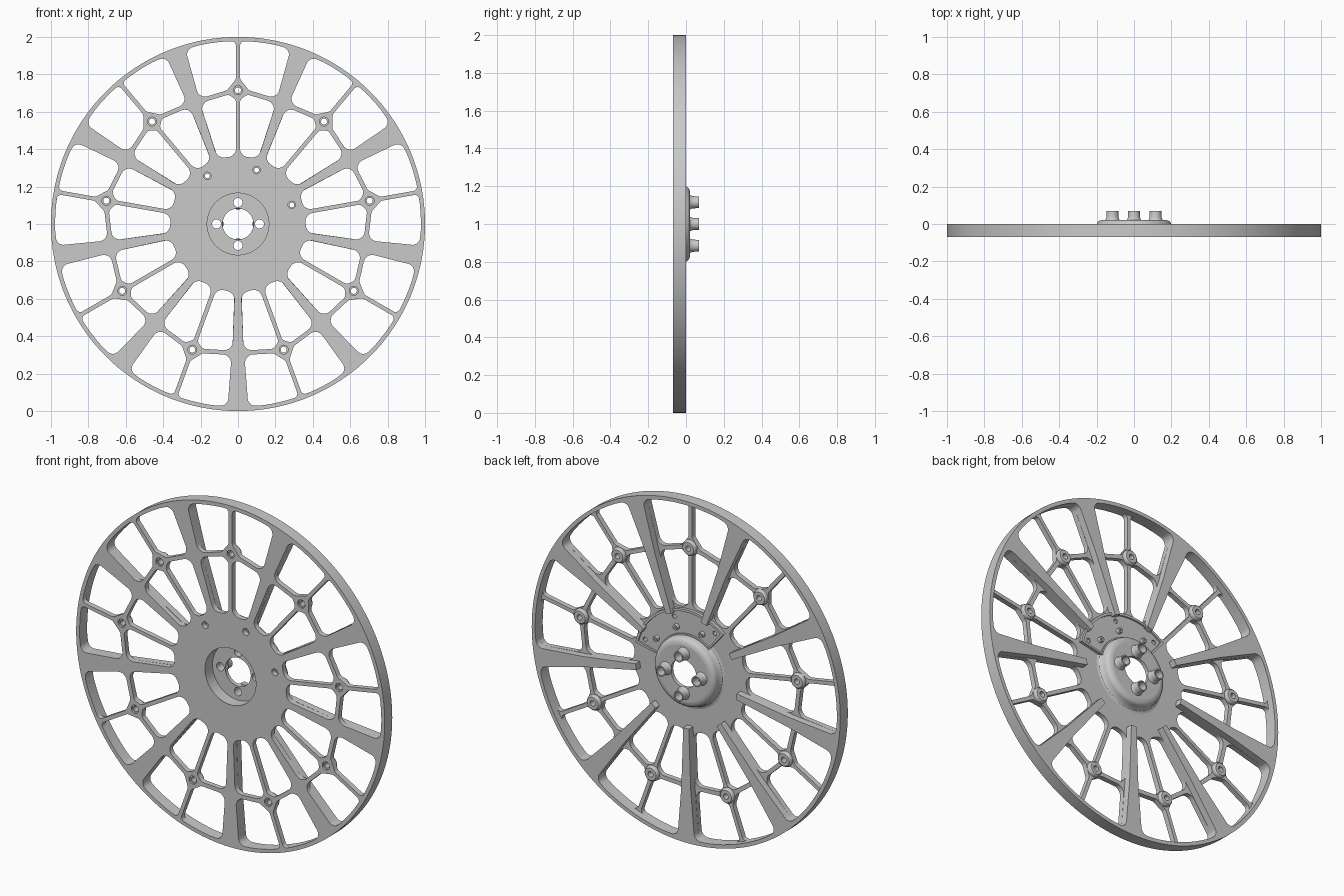
import bpy
import bmesh
from math import sin, cos, tan, pi, radians
from mathutils import Vector

if "Cube" in bpy.data.objects:
    bpy.data.objects.remove(bpy.data.objects["Cube"])

FRONT, WEB_BACK, RIM_BACK, HUB_BACK, LUG_BACK = -0.07, -0.04, 0.0, 0.022, 0.07
SECTORS = 9
HALF = pi / SECTORS

GREY = (0.59, 0.59, 0.59, 1)
metal = bpy.data.materials.new("grey metal")
metal.diffuse_color = GREY
metal.use_nodes = True
metal.node_tree.nodes["Principled BSDF"].inputs["Base Color"].default_value = GREY


def finish(name, mesh):
    mesh.name = name
    mesh.materials.clear()
    mesh.materials.append(metal)
    mesh.shade_smooth()
    mesh.set_sharp_from_angle(angle=radians(32))
    obj = bpy.data.objects.new(name, mesh)
    bpy.context.collection.objects.link(obj)


def polar(r, a):
    return Vector((r * cos(a), r * sin(a)))


def circle(r, n, centre=(0, 0)):
    return [Vector(centre) + polar(r, 2 * pi * i / n) for i in range(n)]


def turn(points, a):
    return [Vector((p.x * cos(a) - p.y * sin(a), p.x * sin(a) + p.y * cos(a))) for p in points]


def mirror(points):
    return [Vector((p.x, -p.y)) for p in points]


def rounded(corners, steps=7):
    """Outline from (point, radius) corners, with true arc fillets."""
    out = []
    for i, (p, rad) in enumerate(corners):
        if rad == 0:
            out.append(p)
            continue
        e0, e1 = corners[i - 1][0] - p, corners[(i + 1) % len(corners)][0] - p
        half = e0.angle(e1) / 2
        t = min(rad / tan(half), 0.49 * e0.length, 0.49 * e1.length)
        d0, d1 = e0.normalized(), e1.normalized()
        c = p + (d0 + d1).normalized() * (t / cos(half))
        s0, s1 = p + d0 * t - c, p + d1 * t - c
        for k in range(steps + 1):
            out.append(c + s0.lerp(s1, k / steps).normalized() * s0.length)
    return out


def plate(name, outlines, y0, y1):
    """Flat plate in the wheel plane; later outlines cut holes."""
    curve = bpy.data.curves.new(name, "CURVE")
    curve.dimensions, curve.fill_mode = "2D", "BOTH"
    curve.extrude = (y1 - y0) / 2
    for pts in outlines:
        s = curve.splines.new("POLY")
        s.points.add(len(pts) - 1)
        for q, p in zip(s.points, pts):
            q.co = (p.x, p.y, 0, 1)
        s.use_cyclic_u = True
    temp = bpy.data.objects.new(name + "_outline", curve)
    bpy.context.collection.objects.link(temp)
    graph = bpy.context.evaluated_depsgraph_get()
    mesh = bpy.data.meshes.new_from_object(temp.evaluated_get(graph))
    bpy.data.objects.remove(temp)
    for v in mesh.vertices:
        x, y, z = v.co
        v.co = (x, (y0 + y1) / 2 - z, y + 1)
    bm = bmesh.new()
    bm.from_mesh(mesh)
    bmesh.ops.remove_doubles(bm, verts=bm.verts, dist=1e-5)
    bmesh.ops.recalc_face_normals(bm, faces=bm.faces)
    bm.to_mesh(mesh)
    bm.free()
    finish(name, mesh)


def lathe(name, profile, centre=(0, 0), n=32):
    """Closed (radius, y) profile spun about the axle direction."""
    bm = bmesh.new()
    rings = []
    for i in range(n):
        spots = [(Vector(centre) + polar(r, 2 * pi * i / n), y) for r, y in profile]
        rings.append([bm.verts.new((p.x, y, 1 + p.y)) for p, y in spots])
    for i in range(n):
        a, b = rings[i], rings[(i + 1) % n]
        for j in range(len(profile)):
            k = (j + 1) % len(profile)
            bm.faces.new((a[j], a[k], b[k], b[j]))
    bmesh.ops.recalc_face_normals(bm, faces=bm.faces)
    mesh = bpy.data.meshes.new(name)
    bm.to_mesh(mesh)
    bm.free()
    finish(name, mesh)


def spoke_edge(r, w):
    """Point on the side of a main spoke, in a sector centred on its thin spoke."""
    return polar(r, HALF) + w * Vector((sin(HALF), -cos(HALF)))


# Window outlines for half a sector
RIM_IN, THIN = 0.978, 0.011
outer_corner = (spoke_edge(0.974, 0.055), 0.065)
rim_arc = [(polar(RIM_IN, radians(a)), 0) for a in (12, 9, 6, 3.5)]
inner_window = rounded([
    (Vector((0.36, THIN)), 0.046), (spoke_edge(0.37, 0.018), 0.046),
    (spoke_edge(0.677, 0.03), 0.045), (Vector((0.692, 0.05)), 0.03), (Vector((0.665, THIN)), 0.03)])
outer_window = rounded([
    (Vector((0.775, THIN)), 0.03), (Vector((0.715, 0.058)), 0.03), (spoke_edge(0.7, 0.034), 0.045),
    outer_corner] + rim_arc + [(Vector((RIM_IN, THIN)), 0.03)])

# Positions of repeated features
sector_angles = [pi / 2 + 2 * HALF * k for k in range(SECTORS)]
boss_spots = [polar(0.715, a) for a in sector_angles]
plate_mid = radians(71)
screw_spots = [polar(0.305, plate_mid + radians(d)) for d in (-51.5, 0, 51.5)]
lug_spots = [polar(0.115, pi / 2 * k) for k in range(4)]

# Front web: hub disc, thin spokes, cross arms and rim face
holes = [circle(0.165, 64)]
for a in sector_angles:
    for w in (inner_window, outer_window):
        holes += [turn(w, a), turn(mirror(w), a)]
holes += [circle(0.024, 20, p) for p in boss_spots]
holes += [circle(0.02, 20, p) for p in screw_spots]
plate("front_web", [circle(1, 180)] + holes, FRONT, WEB_BACK)

# Deep rim and main spoke ribs behind the web
side = rounded([(spoke_edge(0.33, 0.018), 0), (spoke_edge(0.677, 0.03), 0), outer_corner] + rim_arc)
sector = mirror(side) + [polar(RIM_IN, 0)] + side[::-1]
inner = [p for a in sector_angles for p in turn(sector, a)]
plate("rim_and_spoke_ribs", [circle(1, 180), inner], WEB_BACK, RIM_BACK)

# Sleeves at the thin spoke crossings
for i, p in enumerate(boss_spots):
    lathe(f"spoke_boss_{i + 1}", [(0.024, -0.06), (0.016, -0.06), (0.016, -0.02), (0.036, -0.02),
                                  (0.042, -0.026), (0.045, WEB_BACK), (0.024, WEB_BACK)], p, 24)

# Hub cup: rounded wall, drilled face and lugs
lathe("hub_wall", [(0.165, FRONT), (0.165, HUB_BACK), (0.178, 0.02), (0.19, 0.014), (0.197, 0.006),
                   (0.2, -0.005), (0.203, -0.025), (0.212, -0.036), (0.225, WEB_BACK), (0.17, FRONT)], n=72)
plate("hub_face", [circle(0.165, 72), circle(0.083, 48)] + [circle(0.024, 20, p) for p in lug_spots],
      0.0, HUB_BACK)
for i, p in enumerate(lug_spots):
    lathe(f"hub_lug_{i + 1}", [(0.024, 0.002), (0.024, LUG_BACK), (0.031, LUG_BACK), (0.032, 0.04),
                               (0.034, 0.029), (0.038, HUB_BACK), (0.03, 0.002)], p, 24)


# Fan-shaped mounting pad with a raised border
def fan(r0, r1, spread):
    arc = [plate_mid + radians(spread) * (k / 16 - 1) for k in range(33)]
    return [polar(r1, a) for a in arc] + [polar(r0, a) for a in reversed(arc)]


pad_holes = [circle(0.013, 16, p) for p in screw_spots]
plate("mounting_pad", [fan(0.2, 0.35, 58)] + pad_holes, WEB_BACK, -0.032)
plate("mounting_pad_border", [fan(0.2, 0.352, 59), fan(0.21, 0.338, 56.5)], WEB_BACK, -0.022)
for i, d in enumerate((-39, 0, 39)):
    lathe(f"pad_peg_{i + 1}", [(0.006, -0.034), (0.006, -0.012), (0.015, -0.012), (0.017, -0.034)],
          polar(0.247, plate_mid + radians(d)), 16)
